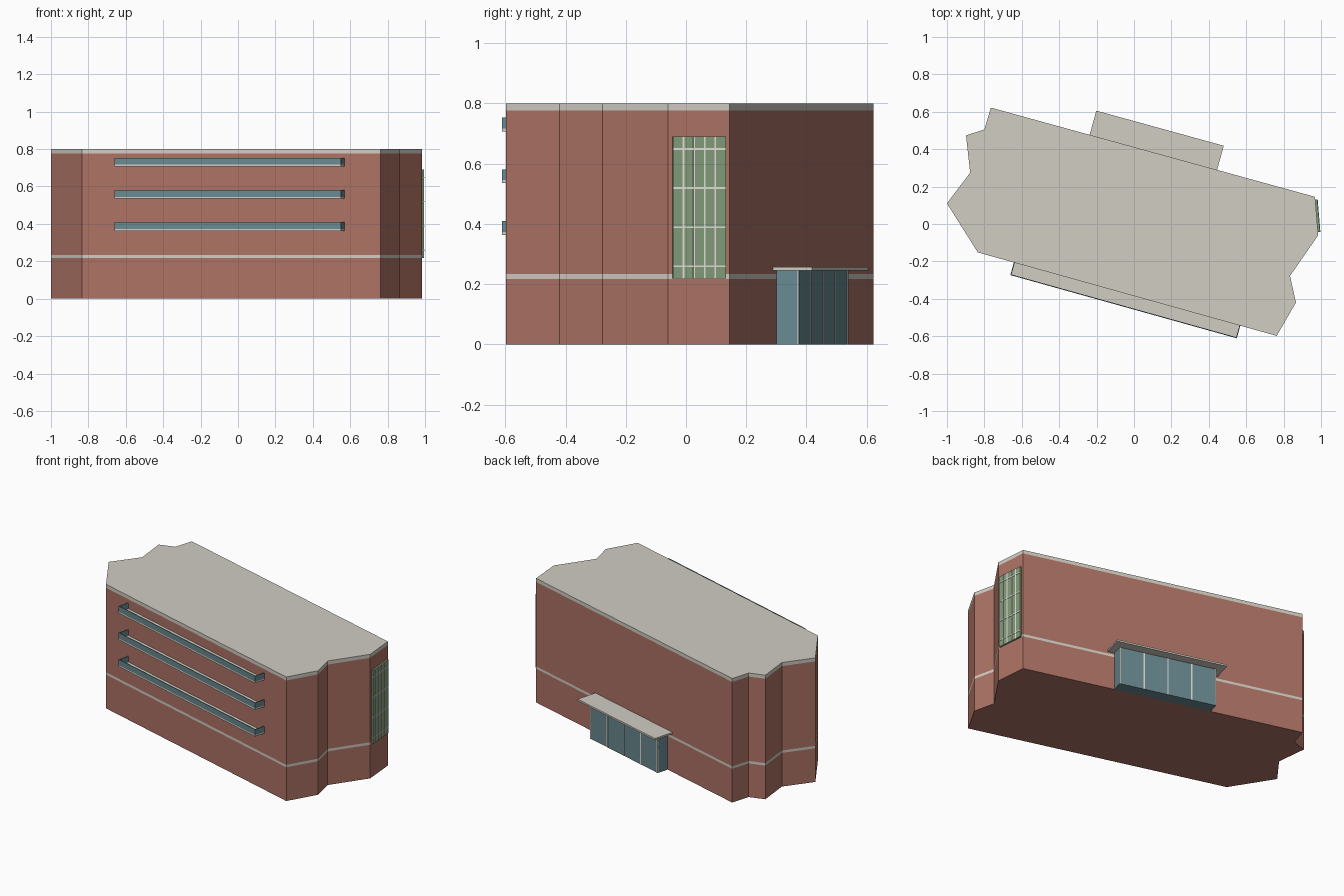
import bpy, bmesh, math
from mathutils import Vector, Matrix

if "Cube" in bpy.data.objects:
    bpy.data.objects.remove(bpy.data.objects["Cube"])


def mat(name, rgb):
    m = bpy.data.materials.new(name)
    m.diffuse_color = (*rgb, 1)
    m.use_nodes = True
    m.node_tree.nodes["Principled BSDF"].inputs["Base Color"].default_value = m.diffuse_color
    return m


BRICK = mat("brick", (0.42, 0.17, 0.13))
STONE = mat("stone", (0.64, 0.61, 0.55))
GLASS = mat("blue_glass", (0.14, 0.25, 0.28))
GREEN = mat("green_glass", (0.22, 0.33, 0.19))
WHITE = mat("white_frame", (0.75, 0.74, 0.68))


def finish(name, bm, material):
    bmesh.ops.recalc_face_normals(bm, faces=bm.faces)
    me = bpy.data.meshes.new(name)
    bm.to_mesh(me)
    bm.free()
    me.materials.append(material)
    ob = bpy.data.objects.new(name, me)
    bpy.context.collection.objects.link(ob)
    return ob


def prism(name, pts, z0, z1, material, bottom=False, top=False):
    bm = bmesh.new()
    lo = [bm.verts.new((x, y, z0)) for x, y in pts]
    hi = [bm.verts.new((x, y, z1)) for x, y in pts]
    n = len(pts)
    for i in range(n):
        j = (i + 1) % n
        bm.faces.new((lo[i], lo[j], hi[j], hi[i]))
    if bottom:
        bm.faces.new(lo[::-1])
    if top:
        bm.faces.new(hi)
    # open strips: orient by their known counter-clockwise outline
    me = bpy.data.meshes.new(name)
    bm.to_mesh(me)
    bm.free()
    me.materials.append(material)
    bpy.context.collection.objects.link(bpy.data.objects.new(name, me))


def wall_frame(a, b):
    """Local frame on a wall: x runs a to b, y points outward, z up."""
    u = (Vector((*b, 0)) - Vector((*a, 0))).normalized()
    n = Vector((u.y, -u.x, 0))
    m = Matrix((u, n, Vector((0, 0, 1)))).transposed().to_4x4()
    m.translation = Vector((*a, 0))
    return m


def box(name, frame, x, y, z, material):
    bm = bmesh.new()
    bmesh.ops.create_cube(bm, size=1)
    for v in bm.verts:
        p = [lo + (hi - lo) * (c + 0.5) for c, (lo, hi) in zip(v.co, (x, y, z))]
        v.co = frame @ Vector(p)
    return finish(name, bm, material)


# building shell, counter-clockwise outline
outline = [(-0.835, -0.152), (0.763, -0.598), (0.866, -0.42), (0.834, -0.278),
           (0.985, -0.06), (0.968, 0.145), (-0.765, 0.622), (-0.80, 0.505),
           (-0.898, 0.474), (-0.876, 0.275), (-1.0, 0.11)]
prism("lower_wall", outline, 0, 0.217, BRICK, bottom=True)
prism("string_course", outline, 0.217, 0.233, STONE)
prism("upper_wall", outline, 0.233, 0.777, BRICK)
prism("roof_slab", outline, 0.777, 0.8, STONE, top=True)

# three long balconies on the front
f = wall_frame(outline[0], outline[1])
x0, x1, d, t = 0.20, 1.457, 0.07, 0.005
for i, z in enumerate((0.363, 0.535, 0.707)):
    box(f"balcony_floor_{i}", f, (x0, x1), (0, d), (z, z + 0.01), STONE)
    top = (z + 0.01, z + 0.046)
    box(f"balcony_front_{i}", f, (x0, x1), (d - t, d), top, GLASS)
    for k, x in enumerate((x0, x1 - t)):
        box(f"balcony_end_{i}_{k}", f, (x, x + t), (0, d - t), top, GLASS)

# glazed entrance with canopy on the back
e = wall_frame(outline[5], outline[6])
c0, c1 = 0.543, 1.25
box("entrance_canopy", e, (c0, c1), (0, 0.134), (0.245, 0.256), STONE)
g0, g1, gd = c0 + 0.044, c1 - 0.044, 0.075
box("entrance_glass", e, (g0, g1), (0, gd), (0, 0.245), GLASS)
for i in range(5):
    x = g0 + 0.004 + (g1 - g0 - 0.008) * i / 4
    box(f"entrance_post_{i}", e, (x - 0.004, x + 0.004), (gd - 0.004, gd + 0.002),
        (0, 0.245), WHITE)

# tall green stair window on the right
w = wall_frame(outline[4], outline[5])
w0, w1, z0, z1 = 0.016, 0.192, 0.218, 0.69
box("stair_window", w, (w0, w1), (0, 0.011), (z0, z1), GREEN)
for i in range(1, 5):
    x = w0 + (w1 - w0) * i / 5
    box(f"window_mullion_{i}", w, (x - 0.003, x + 0.003), (0.009, 0.013), (z0, z1), WHITE)
    z = 0.13 * i + 0.129
    box(f"window_bar_{i}", w, (w0, w1), (0.009, 0.013), (z - 0.003, z + 0.003), WHITE)
